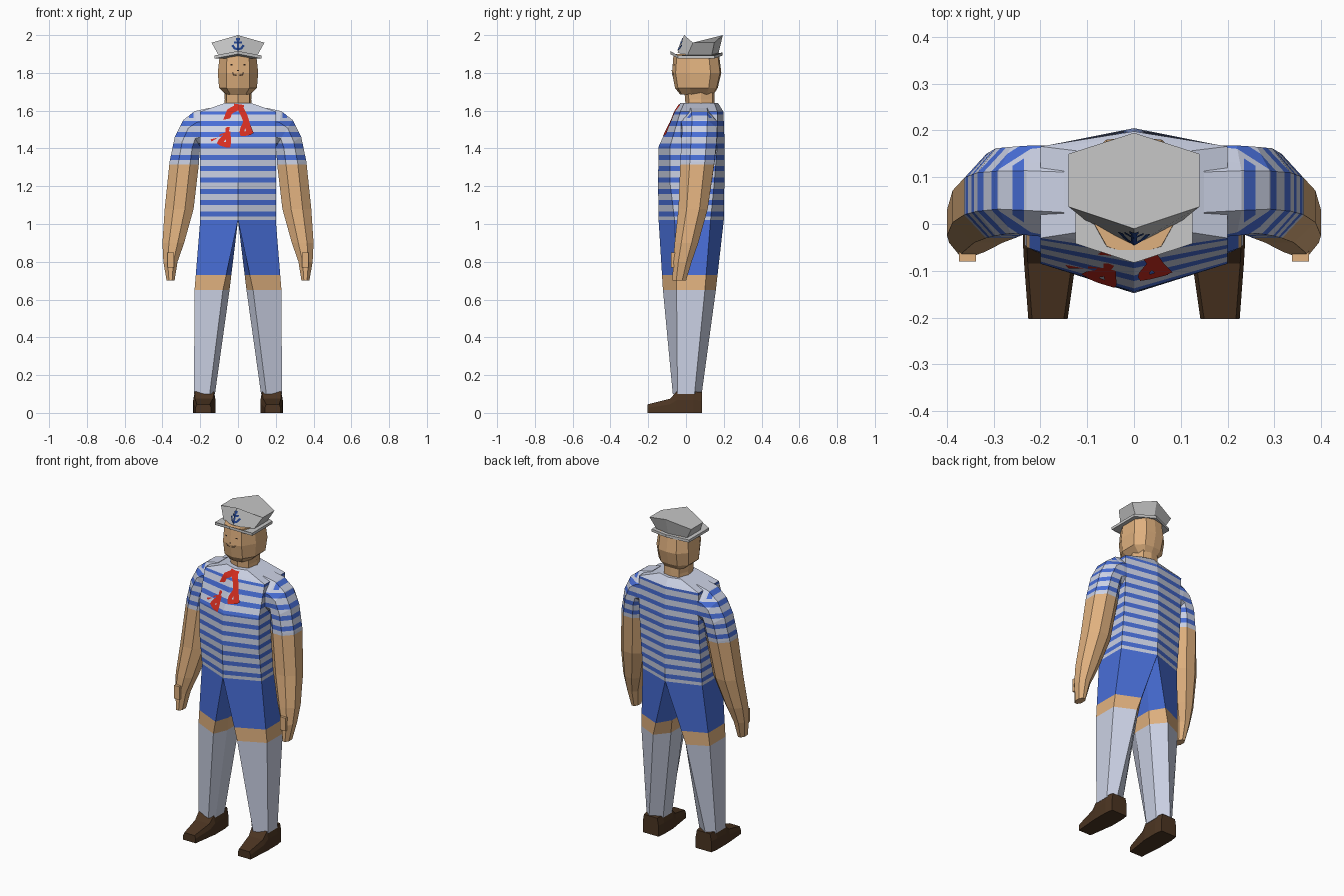
import bpy, bmesh, math
from mathutils import Vector
from mathutils.bvhtree import BVHTree

if "Cube" in bpy.data.objects:
    bpy.data.objects.remove(bpy.data.objects["Cube"])


def material(name, r, g, b):
    lin = [((c / 255 + 0.055) / 1.055) ** 2.4 for c in (r, g, b)]
    m = bpy.data.materials.new(name)
    m.diffuse_color = (*lin, 1)
    m.use_nodes = True
    m.node_tree.nodes["Principled BSDF"].inputs["Base Color"].default_value = m.diffuse_color
    return m


PALE = material("pale cloth", 203, 209, 228)
BLUE = material("blue cloth", 72, 110, 215)
SKIN = material("skin", 224, 177, 127)
RED = material("red scarf", 214, 46, 32)
BROWN = material("brown leather", 76, 53, 34)
CAP = material("cap white", 199, 199, 199)
NAVY = material("navy badge", 34, 66, 140)
INK = material("dark ink", 40, 28, 22)


def finish(name, bm, mats, cuts=(), rule=None):
    """Cut the mesh on planes, colour faces by rule, make the object, return a ray tree."""
    bmesh.ops.recalc_face_normals(bm, faces=bm.faces)
    tree = BVHTree.FromBMesh(bm)
    for co, no in cuts:
        geom = bm.verts[:] + bm.edges[:] + bm.faces[:]
        bmesh.ops.bisect_plane(bm, geom=geom, dist=1e-5, plane_co=co, plane_no=no)
    if rule:
        for f in bm.faces:
            f.material_index = rule(f.calc_center_median())
    me = bpy.data.meshes.new(name)
    bm.to_mesh(me)
    bm.free()
    for m in mats:
        me.materials.append(m)
    bpy.context.collection.objects.link(bpy.data.objects.new(name, me))
    return tree


def loft(name, rings, mats, cuts=(), rule=None, side=1):
    """Skin a stack of rings with flat faces and closed ends."""
    bm = bmesh.new()
    loops = [[bm.verts.new((x * side, y, z)) for x, y, z in r] for r in rings]
    n = len(loops[0])
    for a, b in zip(loops, loops[1:]):
        for i in range(n):
            j = (i + 1) % n
            bm.faces.new((a[i], a[j], b[j], b[i]))
    bm.faces.new(loops[0])
    bm.faces.new(loops[-1])
    return finish(name, bm, mats, cuts, rule)


def sym(z, *half):
    """Ring from its right half, listed front to back; a third value offsets z."""
    p = [(h[0], h[1], z + (h[2] if len(h) > 2 else 0)) for h in half]
    return p + [(-x, y, q) for x, y, q in reversed(p) if x > 0]


def ribbon(name, paths, target, mat, lift=0.004):
    """Thin strips laid on the front of a target; each path is (width, points)."""
    bm = bmesh.new()
    for width, pts in paths:
        pts = [Vector(p) for p in pts]
        line = [pts[0]]
        for a, b in zip(pts, pts[1:]):
            k = max(1, math.ceil((b - a).length / 0.012))
            line += [a.lerp(b, i / k) for i in range(1, k + 1)]
        prev = None
        for i, p in enumerate(line):
            t = (line[min(i + 1, len(line) - 1)] - line[max(i - 1, 0)]).normalized()
            side = Vector((-t.y, t.x)) * width / 2
            row = []
            for s in (-1, -0.33, 0.33, 1):
                q = p + side * s
                hit = target.ray_cast(Vector((q.x, -1, q.y)), Vector((0, 1, 0)))[0]
                y = hit.y if hit else 0
                row.append(bm.verts.new((q.x, y - lift, q.y)))
            if prev:
                for j in range(3):
                    bm.faces.new((prev[j], prev[j + 1], row[j + 1], row[j]))
            prev = row
    # face the strips forward
    bm.normal_update()
    for f in bm.faces:
        if f.normal.y > 0:
            f.normal_flip()
    me = bpy.data.meshes.new(name)
    bm.to_mesh(me)
    bm.free()
    me.materials.append(mat)
    bpy.context.collection.objects.link(bpy.data.objects.new(name, me))


UP = (0, 0, 1)
STEP, FIRST, BAND = 0.06, 1.04, 0.026
HEM, SLEEVE = 1.02, 1.315


def level(z):
    return ((0, 0, z), UP)


def striped(z):
    return FIRST < z < 1.6 and (z - FIRST) % STEP < BAND


stripe_cuts = [level(FIRST + STEP * i + d) for i in range(10) for d in (0, BAND)]

# striped shirt body
torso = loft("shirt_body", [
    sym(HEM, (0, -.145), (.2, -.06), (.2, .13), (0, .2)),
    sym(1.22, (0, -.148), (.2, -.085), (.2, .15), (0, .203)),
    sym(1.41, (0, -.145), (.2, -.085), (.2, .165), (0, .205)),
    sym(1.595, (0, -.06), (.2, -.03), (.2, .166), (0, .198)),
    sym(1.64, (0, -.03), (.07, -.01), (.07, .15), (0, .17)),
], [PALE, BLUE], stripe_cuts, lambda c: int(striped(c.z)))


def arm_ring(outer, inner, y0, y1):
    """Eight-sided arm section between an outer and an inner (x, z) point."""
    o, i = Vector(outer), Vector(inner)
    ring = []
    for u, v in ((0, .28), (0, .72), (.3, 1), (.7, 1), (1, .75), (1, .25), (.7, 0), (.3, 0)):
        p = o.lerp(i, u)
        ring.append((p.x, y0 + (y1 - y0) * v, p.y))
    return ring


ARM = [
    arm_ring((.15, 1.615), (.17, 1.39), -.03, .166),
    arm_ring((.23, 1.597), (.195, 1.40), -.025, .168),
    arm_ring((.29, 1.55), (.2, 1.41), -.02, .165),
    arm_ring((.335, 1.46), (.203, 1.38), -.025, .162),
    arm_ring((.362, 1.33), (.208, 1.31), -.03, .15),
    arm_ring((.388, 1.08), (.235, 1.08), -.04, .115),
    arm_ring((.4, .9), (.285, .9), -.06, .065),
    arm_ring((.395, .8), (.32, .8), -.068, .03),
    arm_ring((.378, .7), (.336, .7), -.072, 0),
]


def arm_colour(c):
    if c.z < SLEEVE:
        return 2
    return int(striped(c.z) and c.z < 1.56 or c.z > 1.56 and .235 < abs(c.x) < .26)


# upper torso of a leg is shorts, then bare knee, then long sock
def leg_colour(c):
    return 0 if c.z > .73 else 1 if c.z > .65 else 2


LEG = [
    [(x, y, z) for x, y in pts] for z, pts in (
        (HEM, ((0, -.145), (.2, -.06), (.2, .13), (0, .2), (0, .1), (0, -.05))),
        (.65, ((.08, -.122), (.23, -.05), (.23, .1), (.11, .158), (.045, .08), (.045, -.04))),
        (.10, ((.15, -.07), (.233, -.045), (.233, .045), (.19, .083), (.122, .045), (.122, -.04))))
]


def shoe_ring(y, x0, x1, top):
    return [(x0, y, 0), (x1, y, 0), (x1, y, top * .6), (x1 - .008, y, top),
            (x0 + .008, y, top), (x0, y, top * .6)]


for side, word in ((1, "left"), (-1, "right")):
    arm_cuts = [level(z) for z in (SLEEVE, 1.56)] + [
        ((x * side, 0, 0), (1, 0, 0)) for x in (.235, .26)]
    loft(word + "_arm", ARM, [PALE, BLUE, SKIN],
         [c for c in stripe_cuts if c[0][2] > SLEEVE] + arm_cuts, arm_colour, side)
    # folded fingers in front of the palm
    loft(word + "_thumb", [
        [(.338, -.08, z), (.374, -.08, z), (.374, -.04, z), (.338, -.04, z)]
        for z in (.77, .85)], [SKIN], side=side)
    loft(word + "_leg", LEG, [BLUE, SKIN, PALE], [level(.73), level(.65)], leg_colour, side)
    loft(word + "_shoe", [
        shoe_ring(.086, .125, .23, .11), shoe_ring(.04, .119, .237, .113),
        shoe_ring(-.05, .119, .237, .112), shoe_ring(-.085, .125, .235, .075),
        shoe_ring(-.203, .142, .226, .045)], [BROWN], side=side)

# neck
loft("neck", [sym(z, (0, y), (.06, y + .02), (w, .08), (.05, .14), (0, .15))
              for z, y, w in ((1.6, 0, .078), (1.66, -.005, .07), (1.72, -.01, .075))], [SKIN])

# head
head = loft("head", [
    sym(1.685, (0, -.03), (.04, -.022), (.062, .03), (.06, .11), (.04, .14), (0, .145)),
    sym(1.72, (0, -.058), (.06, -.043), (.1, .02), (.1, .12), (.055, .162), (0, .168)),
    sym(1.8, (0, -.074), (.062, -.055), (.107, .02), (.107, .13), (.06, .18), (0, .187)),
    sym(1.9, (0, -.066), (.058, -.048), (.096, .02), (.096, .12), (.055, .168), (0, .175)),
], [SKIN])

# cap brim and crown
RIM = ((0, -.083, .024), (.125, -.042, 0), (.125, .15, 0), (0, .192, .015))
loft("cap_brim", [sym(1.876, *RIM), sym(1.892, *RIM)], [CAP])
crown = loft("cap_crown", [
    sym(1.888, (0, -.045, .02), (.1, .005), (.1, .135), (0, .172, .015)),
    sym(1.96, (0, -.01, .04), (.14, .037), (.14, .15), (0, .195, .04)),
], [CAP])

# anchor badge on the cap
ribbon("cap_badge", [
    (.012, [(0, 1.922), (0, 1.976)]),
    (.01, [(-.02, 1.96), (.02, 1.96)]),
    (.02, [(0, 1.972), (0, 1.986)]),
    (.012, [(-.03, 1.947), (-.018, 1.93), (0, 1.924), (.018, 1.93), (.03, 1.947)]),
], crown, NAVY, .005)

# eyes, nose and mouth
ribbon("face_marks", [
    (.007, [(-.04, 1.843), (-.028, 1.843)]), (.007, [(.028, 1.843), (.04, 1.843)]),
    (.005, [(-.006, 1.812), (.006, 1.812)]),
    (.006, [(-.028, 1.802), (-.025, 1.79), (-.008, 1.787)]),
    (.006, [(.028, 1.802), (.025, 1.79), (.008, 1.787)]),
], head, INK, .003)

# knotted neck scarf with looped tails
ribbon("neck_scarf", [
    (.03, [(-.022, 1.622), (.03, 1.615)]),
    (.032, [(0, 1.62), (-.045, 1.595), (-.065, 1.54), (-.085, 1.49), (-.148, 1.45)]),
    (.026, [(-.055, 1.515), (-.07, 1.46), (-.1, 1.43), (-.05, 1.415), (-.052, 1.49)]),
    (.032, [(.01, 1.62), (.035, 1.57), (.05, 1.52), (.068, 1.475)]),
    (.024, [(.04, 1.54), (.022, 1.5), (.02, 1.475), (.07, 1.485)]),
], torso, RED)
